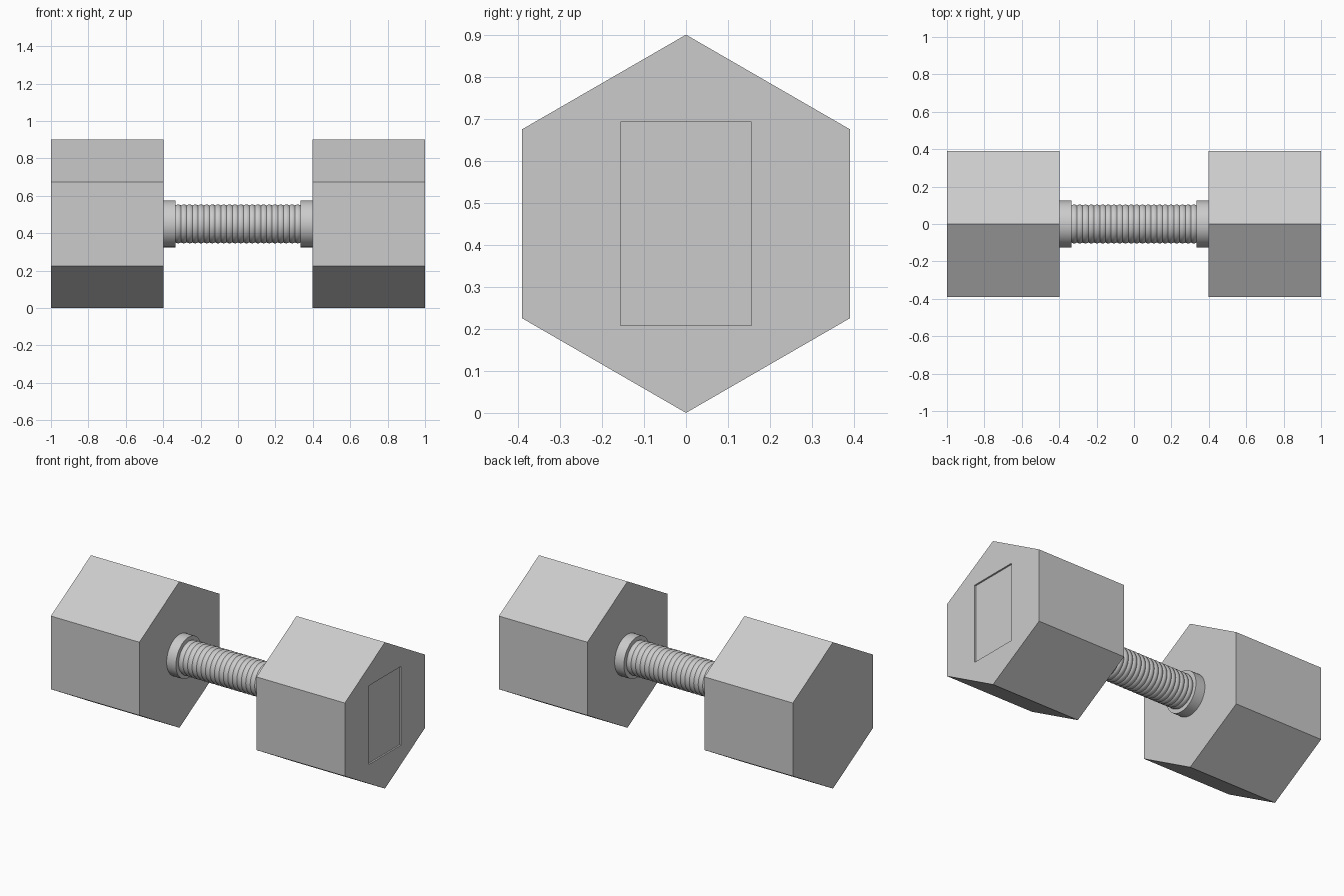
import bpy, bmesh, math

if "Cube" in bpy.data.objects:
    bpy.data.objects.remove(bpy.data.objects["Cube"])

CZ = 0.45          # height of the handle axis
HEAD_R = 0.45      # hexagon corner radius


def lathe(name, profile, segments, smooth=True):
    """Revolve (x, radius) points around the x axis, closing both ends."""
    bm = bmesh.new()
    rings = []
    for x, r in profile:
        rings.append([bm.verts.new((x,
                                    r * math.sin(2 * math.pi * i / segments),
                                    CZ + r * math.cos(2 * math.pi * i / segments)))
                      for i in range(segments)])
    for a, b in zip(rings, rings[1:]):
        for i in range(segments):
            j = (i + 1) % segments
            bm.faces.new((a[i], a[j], b[j], b[i]))
    bm.faces.new(rings[0])
    bm.faces.new(rings[-1])
    bmesh.ops.recalc_face_normals(bm, faces=bm.faces)
    mesh = bpy.data.meshes.new(name)
    bm.to_mesh(mesh)
    bm.free()
    obj = bpy.data.objects.new(name, mesh)
    bpy.context.collection.objects.link(obj)
    if smooth:
        bpy.ops.object.select_all(action='DESELECT')
        obj.select_set(True)
        bpy.context.view_layer.objects.active = obj
        bpy.ops.object.shade_smooth_by_angle(angle=math.radians(40))
    return obj


# Hexagonal heads and round collars, one pair per side
for side, s in (("left", -1), ("right", 1)):
    head = lathe(side + "_head", [(s * 0.398, HEAD_R), (s * 1.0, HEAD_R)], 6, False)
    lathe(side + "_collar", [(s * 0.335, 0.125), (s * 0.41, 0.125)], 48)

# Shallow rectangular recess in the right end face
bpy.ops.mesh.primitive_cube_add(size=1, location=(1.0, 0, CZ))
cutter = bpy.context.object
cutter.name = "recess_cutter"
cutter.hide_render = True
cutter.scale = (0.02, 0.312, 0.484)
cut = head.modifiers.new("recess", 'BOOLEAN')
cut.operation = 'DIFFERENCE'
cut.solver = 'EXACT'
cut.object = cutter
bpy.ops.object.select_all(action='DESELECT')
head.select_set(True)
bpy.context.view_layer.objects.active = head
bpy.ops.object.modifier_apply(modifier=cut.name)
bpy.data.objects.remove(cutter)

# Handle with fine rounded grip rings
RINGS, STEPS, HALF = 22, 6, 0.335
grip = [(-0.41, 0.1)]
for k in range(RINGS * STEPS + 1):
    t = k / (RINGS * STEPS)
    grip.append((-HALF + 2 * HALF * t,
                 0.099 + 0.005 * abs(math.sin(math.pi * RINGS * t))))
grip.append((0.41, 0.1))
lathe("handle", grip, 48)
